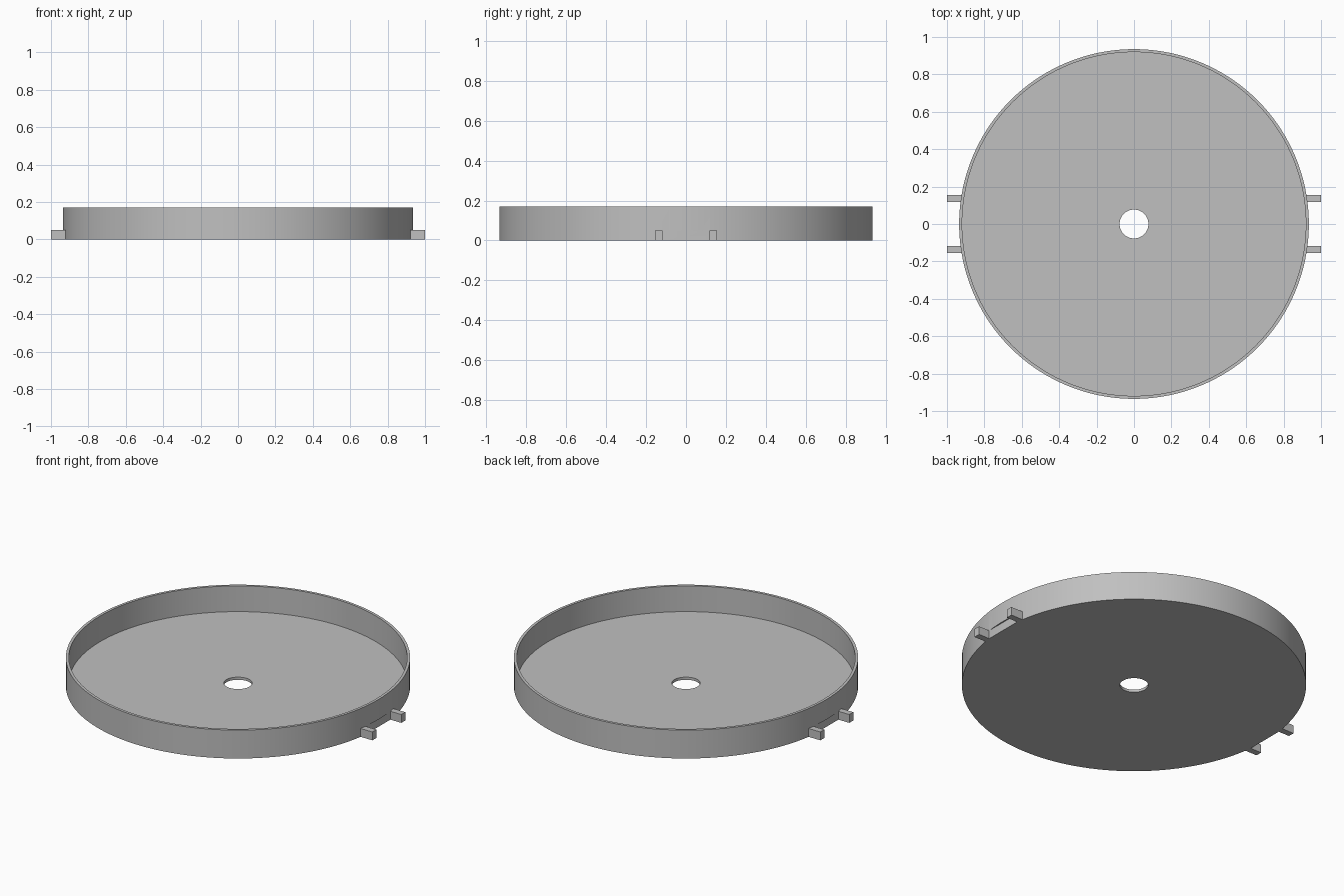
import bpy, bmesh, math

if "Cube" in bpy.data.objects:
    bpy.data.objects.remove(bpy.data.objects["Cube"])

R_OUT, R_IN, R_HOLE = 0.935, 0.919, 0.077
HEIGHT, FLOOR = 0.17, 0.016
LUG_IN, LUG_OUT, LUG_TOP = 0.118, 0.156, 0.05
SEGMENTS = 144

grey = bpy.data.materials.new("plain grey")
grey.diffuse_color = (0.527, 0.527, 0.527, 1)
grey.use_nodes = True
grey.node_tree.nodes["Principled BSDF"].inputs["Base Color"].default_value = grey.diffuse_color


def add_object(name, bm):
    bmesh.ops.recalc_face_normals(bm, faces=bm.faces)
    mesh = bpy.data.meshes.new(name)
    bm.to_mesh(mesh)
    bm.free()
    mesh.materials.append(grey)
    obj = bpy.data.objects.new(name, mesh)
    bpy.context.collection.objects.link(obj)
    return obj


def box(name, x0, x1, y0, y1, z0, z1):
    bm = bmesh.new()
    bmesh.ops.create_cube(bm, size=1)
    for v in bm.verts:
        v.co = ((x0 + x1) / 2 + v.co.x * (x1 - x0),
                (y0 + y1) / 2 + v.co.y * (y1 - y0),
                (z0 + z1) / 2 + v.co.z * (z1 - z0))
    return add_object(name, bm)


# Round tray with thin wall, thin floor and centre hole: closed lathe profile
profile = [(R_HOLE, 0), (R_OUT, 0), (R_OUT, HEIGHT),
           (R_IN, HEIGHT), (R_IN, FLOOR), (R_HOLE, FLOOR)]
bm = bmesh.new()
rings = []
for i in range(SEGMENTS):
    a = 2 * math.pi * i / SEGMENTS
    rings.append([bm.verts.new((r * math.cos(a), r * math.sin(a), z)) for r, z in profile])
n = len(profile)
for i in range(SEGMENTS):
    a, b = rings[i], rings[(i + 1) % SEGMENTS]
    for j in range(n):
        k = (j + 1) % n
        bm.faces.new((a[j], b[j], b[k], a[k]))
tray = add_object("tray", bm)

flat_x = math.sqrt(R_OUT ** 2 - LUG_IN ** 2)
for side, label in ((1, "right"), (-1, "left")):
    # Shallow flat on the wall between the two lugs
    xs = sorted((side * flat_x, side * 1.1))
    cutter = box(label + "_flat_cutter", *xs, -LUG_IN - 0.01, LUG_IN + 0.01, -0.1, LUG_TOP)
    cutter.hide_render = True
    cutter.hide_set(True)
    cut = tray.modifiers.new(label + " flat", 'BOOLEAN')
    cut.operation = 'DIFFERENCE'
    cut.solver = 'EXACT'
    cut.object = cutter

    # Pair of mounting lugs, rooted inside the wall
    xs = sorted((side * 0.921, side * 1.0))
    for end, where in ((1, "back"), (-1, "front")):
        ys = sorted((end * LUG_IN, end * LUG_OUT))
        box(f"{label}_{where}_lug", *xs, *ys, 0, LUG_TOP)

# Apply the cuts, remove the cutters, then smooth the round walls
bpy.context.view_layer.objects.active = tray
tray.select_set(True)
for name in [m.name for m in tray.modifiers]:
    bpy.ops.object.modifier_apply(modifier=name)
for obj in list(bpy.data.objects):
    if obj.name.endswith("cutter"):
        bpy.data.objects.remove(obj)
bpy.ops.object.shade_smooth_by_angle(angle=math.radians(30))
